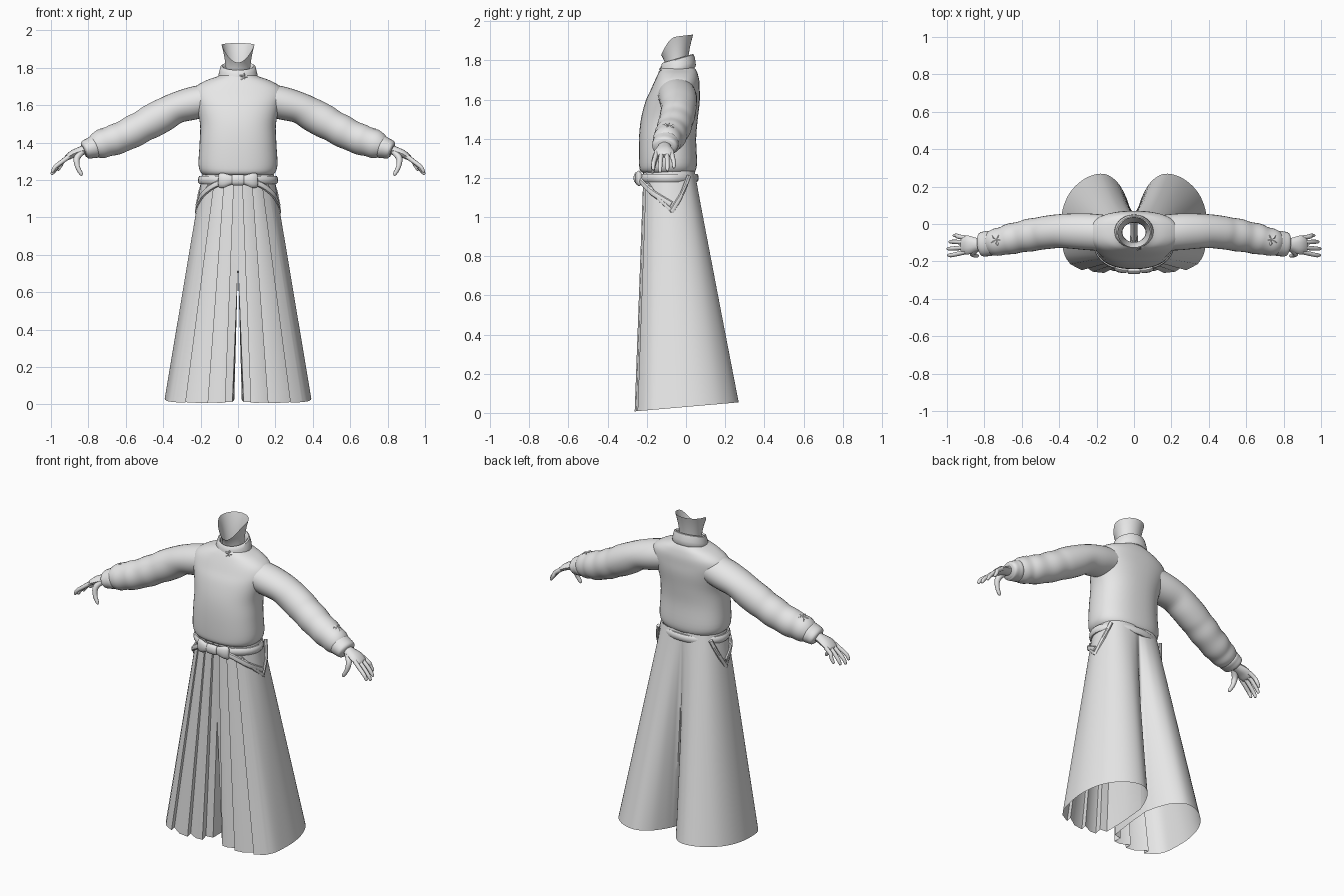
import bpy, bmesh, math
from mathutils import Vector

cloth = bpy.data.materials.new("plain grey")
cloth.diffuse_color = (0.8, 0.8, 0.8, 1)


def finish(name, bm, mirror=False, angle=40):
    bmesh.ops.recalc_face_normals(bm, faces=bm.faces)
    me = bpy.data.meshes.new(name)
    bm.to_mesh(me)
    bm.free()
    me.materials.append(cloth)
    me.shade_smooth()
    me.set_sharp_from_angle(angle=math.radians(angle))
    ob = bpy.data.objects.new(name, me)
    bpy.context.collection.objects.link(ob)
    if mirror:
        ob.modifiers.new("mirror", 'MIRROR').merge_threshold = 0.0005
    return ob


def loft(bm, rings, caps=(False, False)):
    rows = [[bm.verts.new(p) for p in r] for r in rings]
    n = len(rows[0])
    for r, s in zip(rows, rows[1:]):
        for i in range(n):
            j = (i + 1) % n
            bm.faces.new((r[i], r[j], s[j], s[i]))
    for cap, row in zip(caps, (rows[0], rows[-1])):
        if cap:
            bm.faces.new(row)


def spline(keys, steps=5):
    """Smooth curve through keys of any dimension."""
    k = [Vector(p) for p in keys]
    k = [k[0] * 2 - k[1]] + k + [k[-1] * 2 - k[-2]]
    out = []
    for a, b, c, d in zip(k, k[1:], k[2:], k[3:]):
        for i in range(steps):
            t = i / steps
            out.append((b * 2 + (c - a) * t + (a * 2 - b * 5 + c * 4 - d) * t * t
                        + (b * 3 - a - c * 3 + d) * t ** 3) * 0.5)
    return out + [k[-2]]


def tube(bm, keys, sides=16, steps=4, caps=(True, True)):
    """Keys are x, y, z, horizontal radius, upright radius."""
    pts = spline(keys, steps)
    rings = []
    for i, p in enumerate(pts):
        t = (pts[min(i + 1, len(pts) - 1)] - pts[max(i - 1, 0)]).to_3d().normalized()
        side = t.cross(Vector((0, 0, 1))).normalized()
        up = side.cross(t)
        rings.append([p.to_3d() + side * p[3] * math.cos(a) + up * p[4] * math.sin(a)
                      for a in (2 * math.pi * j / sides for j in range(sides))])
    loft(bm, rings, caps)


def tubes(name, paths, mirror=True, **kw):
    bm = bmesh.new()
    for p in paths:
        tube(bm, p, **kw)
    return finish(name, bm, mirror)


def circle(n):
    return [2 * math.pi * i / n for i in range(n)]


# Loose top: z, half width, front y, back y
body = [(1.22, .165, -.20, .03), (1.235, .195, -.232, .048), (1.28, .211, -.24, .056),
        (1.40, .205, -.24, .052), (1.50, .203, -.23, .06), (1.59, .225, -.207, .07),
        (1.65, .245, -.18, .07), (1.695, .23, -.16, .068), (1.73, .175, -.143, .06),
        (1.752, .115, -.13, .05), (1.765, .085, -.12, .04)]
bm = bmesh.new()
rings = []
for z, w, f, b in spline(body, 4):
    ring = []
    for a in circle(48):
        c, s = math.cos(a), math.sin(a)
        e = 0.85
        ring.append((w * math.copysign(abs(c) ** e, c),
                     (f + b) / 2 + (b - f) / 2 * math.copysign(abs(s) ** e, s), z))
    rings.append(ring)
loft(bm, rings)
finish("knit_top", bm, angle=60)

# Sleeves with soft gathers, and cuffs
tubes("sleeves", [[(.13, -.05, 1.635, .095, .085), (.24, -.042, 1.61, .098, .088),
                   (.33, -.038, 1.585, .094, .083), (.40, -.038, 1.547, .090, .089),
                   (.465, -.045, 1.512, .089, .090), (.51, -.052, 1.487, .087, .085),
                   (.56, -.06, 1.46, .088, .087), (.61, -.07, 1.435, .082, .082),
                   (.66, -.08, 1.415, .083, .083), (.70, -.09, 1.402, .075, .077),
                   (.74, -.098, 1.388, .073, .075), (.77, -.103, 1.376, .062, .06),
                   (.772, -.103, 1.375, .045, .045)]], sides=28)
tubes("cuffs", [[(.755, -.10, 1.382, .045, .045), (.765, -.102, 1.378, .066, .06),
                 (.79, -.106, 1.37, .067, .056), (.815, -.108, 1.362, .064, .05),
                 (.825, -.109, 1.358, .05, .038)]], sides=24)

# Hands: palm, four fingers, thumb
hand = [[(.80, -.108, 1.367, .032, .026), (.84, -.11, 1.355, .036, .025),
         (.885, -.112, 1.338, .050, .021), (.915, -.113, 1.318, .048, .015),
         (.925, -.113, 1.312, .035, .008)]]
for y0, y1, x, z in ((-.073, -.062, .962, 1.25), (-.098, -.095, .985, 1.235),
                     (-.125, -.132, .995, 1.228), (-.150, -.167, .992, 1.24)):
    hand.append([(.90, y0, 1.328, .012, .013), (.938, (y0 + y1) / 2, 1.30, .012, .012),
                 (x - .015, y1, z + .03, .011, .011), (x, y1, z + .005, .008, .008),
                 (x + .003, y1, z, .003, .003)])
hand.append([(.835, -.125, 1.352, .02, .018), (.862, -.152, 1.315, .017, .017),
             (.858, -.165, 1.27, .013, .013), (.838, -.17, 1.232, .009, .010),
             (.833, -.17, 1.224, .003, .003)])
tubes("hands", hand, sides=10)

# Tilted stand collar
bm = bmesh.new()
profile = [(.088, 1.735), (.100, 1.737), (.105, 1.748), (.103, 1.768), (.098, 1.79), (.093, 1.806),
           (.086, 1.81), (.077, 1.802), (.074, 1.775), (.074, 1.74)]
loft(bm, [[(r * math.cos(a), -.042 + r * .88 * math.sin(a), z + .26 * r * math.sin(a))
           for a in circle(36)] for r, z in profile])
finish("collar", bm)

# Open neck with a scooped front rim
bm = bmesh.new()
rings = []
for i in range(11):
    u = i / 10
    ring = []
    for a in circle(32):
        c, s = math.cos(a), math.sin(a)
        top = 1.922 + (.01 * s if s > 0 else -.095 * s * s)
        k = u ** 2.2
        ring.append(((.062 + .026 * k) * c, -.045 + (.052 + .03 * k) * s, 1.72 + (top - 1.72) * u))
    rings.append(ring)
loft(bm, rings)
finish("neck", bm, angle=60)

# Wide pleated trouser skirt: hem x, hem y, waist x, waist y
pleats = [(.03, -.20, 0, -.205), (.075, -.205, .02, -.205), (.068, -.25, .02, -.218),
          (.11, -.252, .045, -.215), (.165, -.225, .07, -.206), (.16, -.262, .07, -.217),
          (.22, -.255, .095, -.212), (.285, -.212, .12, -.193), (.28, -.247, .12, -.203)]
sweep = [(.34, -.215, .15, -.18), (.37, -.17, .165, -.16), (.385, -.1, .185, -.12),
         (.392, 0, .19, -.08), (.375, .1, .18, -.03), (.33, .185, .155, .01),
         (.25, .25, .12, .032), (.16, .268, .08, .042), (.09, .225, .04, .045),
         (.045, .15, .015, .043), (.02, .08, 0, .04)]
inner = [(.02, -.06, 0, -.08), (.025, -.15, 0, -.16)]
outline = [Vector(p) for p in pleats] + spline(sweep, 4) + [Vector(p) for p in inner]
bm = bmesh.new()
rings = []
for i in range(25):
    t = i / 24
    ring = []
    for xb, yb, xt, yt in outline:
        zb = .008 + .045 * (yb + .26) / .52
        z = zb + t * (1.235 - zb)
        x = xb + (xt - xb) * t
        if abs(xt) < 1e-5:
            x = xb * max(0, 1 - t / .6)
        ring.append((x, yb + (yt - yb) * t, z))
    rings.append(ring)
loft(bm, rings)
seam = [f for f in bm.faces if all(abs(v.co.x) < 1e-4 for v in f.verts)]
bmesh.ops.delete(bm, geom=seam, context='FACES')
finish("pleated_skirt", bm, mirror=True, angle=35)

# Waist belt and crossing side straps
tubes("belt", [[(.203 * math.sin(a), -.09 - .143 * math.cos(a), 1.2, .012, .022)
                for a in circle(32) + [2 * math.pi]]], mirror=False, steps=1, sides=10)
tubes("side_straps", [
    [(.05, -.24, 1.2, .01, .016), (.13, -.218, 1.17, .01, .016),
     (.19, -.165, 1.12, .01, .016), (.217, -.075, 1.065, .01, .016)],
    [(.155, -.195, 1.17, .008, .009), (.2, -.145, 1.1, .008, .009), (.222, -.07, 1.03, .008, .012)],
    [(.178, .015, 1.21, .01, .012), (.205, -.02, 1.12, .011, .012), (.222, -.075, 1.025, .009, .014)]],
    sides=8)

# Bow
tubes("bow_loops", [[(.01, -.242, 1.2, .01, .018), (.045, -.247, 1.2, .014, .028),
                     (.075, -.243, 1.198, .017, .039), (.098, -.236, 1.197, .014, .038),
                     (.104, -.234, 1.197, .006, .03)]], sides=12)
tubes("bow_knot", [[(-.034, -.25, 1.2, .006, .018), (-.026, -.25, 1.2, .017, .029),
                    (.026, -.25, 1.2, .017, .029), (.034, -.25, 1.2, .006, .018)]],
      mirror=False, sides=12)


# Small raised flowers on the collar and near the cuffs
def flower(name, center, normal, size, mirror):
    bm = bmesh.new()
    n = Vector(normal).normalized()
    u = n.orthogonal().normalized()
    v = n.cross(u)
    for a in circle(5):
        d = u * math.cos(a) + v * math.sin(a)
        e = n.cross(d)
        c = Vector(center)
        tip = [c + n * .004, c + d * size * .6 + e * size * .25, c + d * size,
               c + d * size * .6 - e * size * .25]
        vs = [bm.verts.new(p) for p in tip]
        mid = bm.verts.new(c + d * size * .6 + n * .006)
        for i in range(4):
            bm.faces.new((vs[i], vs[(i + 1) % 4], mid))
    finish(name, bm, mirror, 20)


flower("collar_flower", (.03, -.131, 1.748), (.25, -1, .2), .025, False)
flower("sleeve_flowers", (.735, -.085, 1.467), (.35, .15, 1), .035, True)
